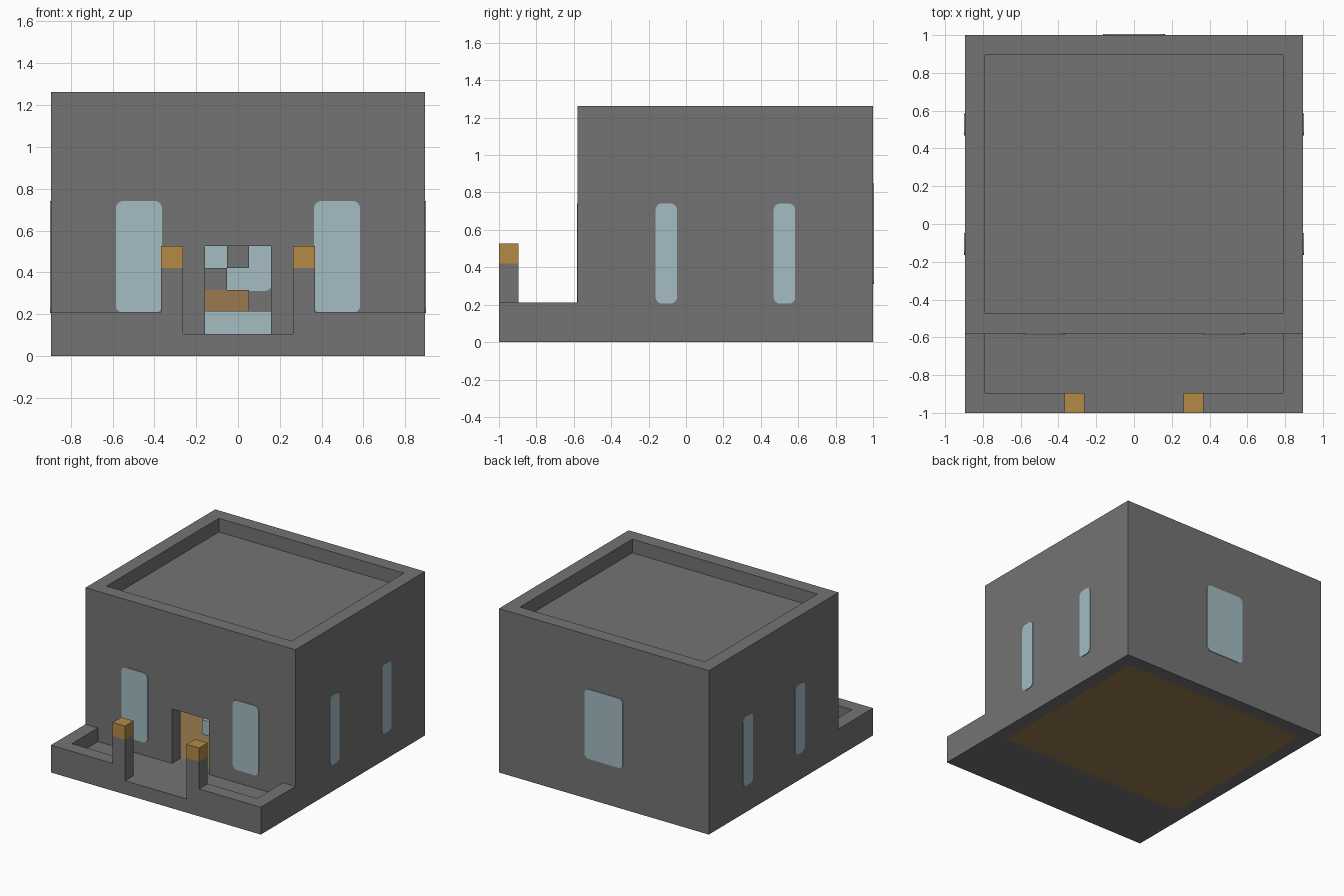
import bpy, bmesh
from mathutils import Vector

if "Cube" in bpy.data.objects:
    bpy.data.objects.remove(bpy.data.objects["Cube"], do_unlink=True)

U = 2 / 19  # size of one building block; parts below are given in blocks


def material(name, color):
    m = bpy.data.materials.new(name)
    m.use_nodes = True
    m.diffuse_color = (*color, 1)
    m.node_tree.nodes["Principled BSDF"].inputs["Base Color"].default_value = (*color, 1)
    return m


STONE = material("grey stone", (0.174, 0.174, 0.174))
GLASS = material("pale blue glass", (0.366, 0.503, 0.552))
LAMP = material("lamp orange", (0.456, 0.254, 0.058))
WOOD = material("brown wood", (0.323, 0.195, 0.08))


def box(name, mat, x, y, z, round_axis=None, grow=0.0):
    """Box from (min, max) ranges; edges along round_axis can be rounded."""
    lo, hi = Vector((x[0], y[0], z[0])) * U, Vector((x[1], y[1], z[1])) * U
    lo, hi = lo - Vector((grow,) * 3), hi + Vector((grow,) * 3)
    bm = bmesh.new()
    bmesh.ops.create_cube(bm, size=1)
    for v in bm.verts:
        v.co = (lo + hi) / 2 + v.co * (hi - lo)
    if round_axis is not None:
        edges = [e for e in bm.edges
                 if abs((e.verts[0].co - e.verts[1].co).normalized()[round_axis]) > 0.9]
        bmesh.ops.bevel(bm, geom=edges, offset=0.035, segments=4, profile=0.5,
                        affect='EDGES')
    mesh = bpy.data.meshes.new(name)
    bm.to_mesh(mesh)
    bm.free()
    mesh.materials.append(mat)
    ob = bpy.data.objects.new(name, mesh)
    bpy.context.collection.objects.link(ob)
    return ob


def cut(target, *ranges):
    """Carve boxes out of the target."""
    for r in ranges:
        cutter = box("cutter", STONE, *r)
        cutter.hide_render = True
        mod = target.modifiers.new("cut", 'BOOLEAN')
        mod.operation = 'DIFFERENCE'
        mod.solver = 'EXACT'
        mod.object = cutter
        bpy.context.view_layer.objects.active = target
        bpy.ops.object.modifier_apply(modifier=mod.name)
        bpy.data.objects.remove(cutter, do_unlink=True)


# House shell: room, sunken roof and doorway
house = box("house_walls", STONE, (-8.5, 8.5), (-5.5, 9.5), (0, 12))
cut(house,
    ((-7.5, 7.5), (-4.5, 8.5), (-1, 10)),
    ((-7.5, 7.5), (-4.5, 8.5), (11, 13)),
    ((-1.5, 1.5), (-6, -4), (1, 5)))
box("room_floor", WOOD, (-7.5, 7.5), (-4.5, 8.5), (0, 1))

# Front terrace with a low wall and an entrance gap
terrace = box("terrace", STONE, (-8.5, 8.5), (-9.5, -5.5), (0, 2))
cut(terrace,
    ((-7.5, 7.5), (-8.5, -5), (1, 3)),
    ((-2.5, 2.5), (-10, -8), (1, 3)))

# Mirrored parts: gate posts, lamps, front and side windows
for side, s in (("left", 1), ("right", -1)):
    def span(a, b):
        return tuple(sorted((a * s, b * s)))
    box(f"{side}_gate_post", STONE, span(2.5, 3.5), (-9.5, -8.5), (2, 4))
    box(f"{side}_gate_lamp", LAMP, span(2.5, 3.5), (-9.5, -8.5), (4, 5))
    box(f"{side}_front_window", GLASS, span(3.5, 5.5), (-5.5, -4.5), (2, 7), 1, 0.005)
    for place, y in (("fore", -1.5), ("aft", 4.5)):
        box(f"{side}_{place}_side_window", GLASS, span(7.5, 8.5), (y, y + 1), (2, 7), 0, 0.005)
box("back_window", GLASS, (-1.5, 1.5), (8.5, 9.5), (3, 8), 1, 0.005)

# Furniture seen through the doorway
box("bench_base", GLASS, (-2.5, 2.5), (-0.5, 1.5), (1, 2), None, 0.004)
box("bench_back", WOOD, (-2.5, 0.5), (0.5, 1.5), (2, 3))
box("bench_shelf", STONE, (-2.5, -0.5), (0.5, 1.5), (3, 4))
box("wall_block", STONE, (-0.5, 0.5), (7.5, 8.5), (4, 5))
